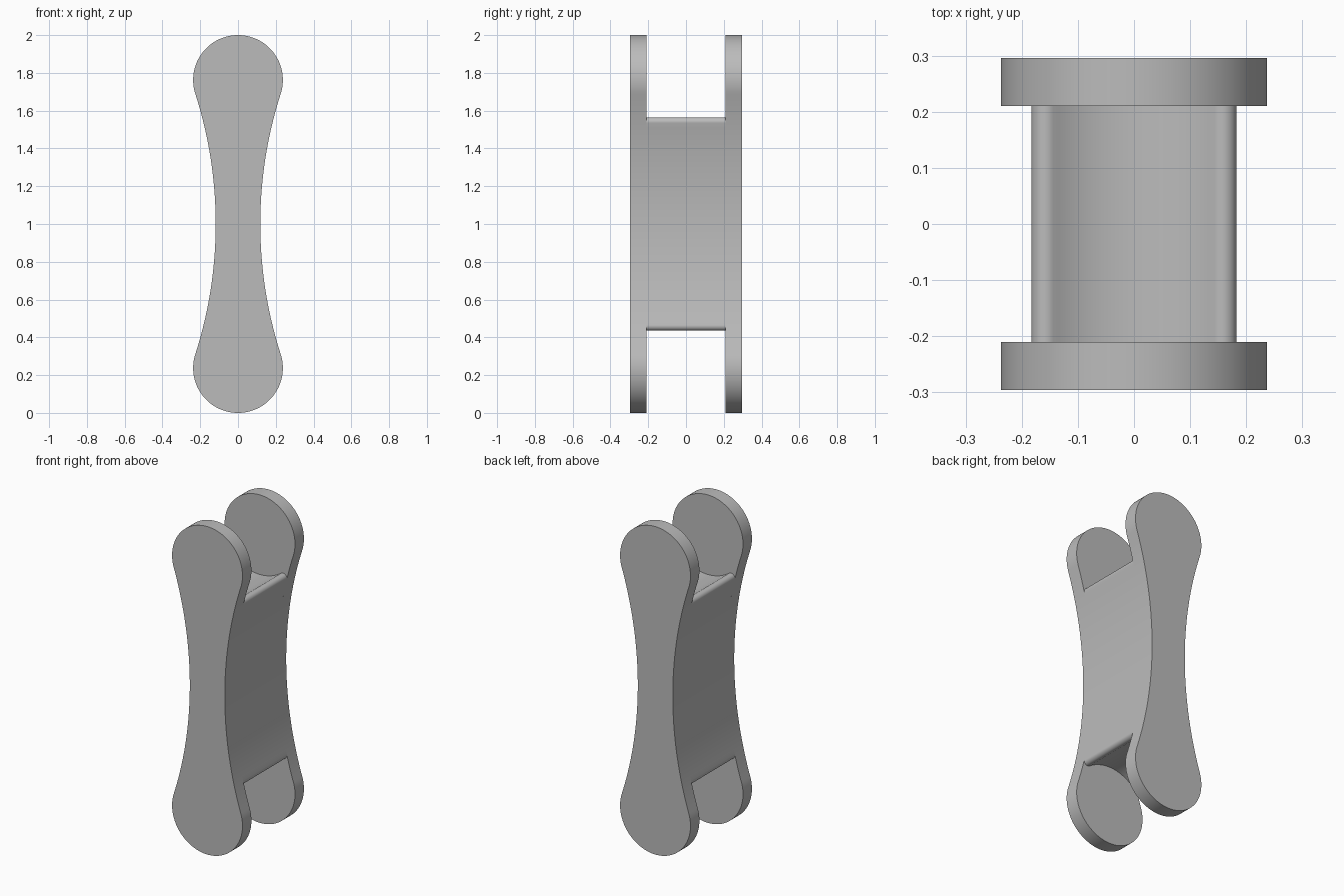
import bpy
import bmesh
from math import atan2, hypot, pi, sqrt, cos, sin, radians

old = bpy.data.objects.get("Cube")
if old:
    bpy.data.objects.remove(old, do_unlink=True)

# Main dimensions
MID = 1.0            # height of the waist
END_R = 0.2375       # radius of the rounded ends
END_Z = 2 - END_R    # centre of the upper end
WAIST = 0.118        # half width at the waist
OUTER, INNER = 0.296, 0.21   # plate faces along y
TIP_R, TIP_Z = 0.025, 1.54   # rounded lips of the web

# Waist arc, tangent to the end circles
rise = END_Z - MID
SIDE_R = (WAIST**2 + rise**2 - END_R**2) / (2 * (END_R - WAIST))
SIDE_X = WAIST + SIDE_R

steel = bpy.data.materials.new("light_grey")
steel.use_nodes = True
GREY = (0.5, 0.5, 0.5, 1)
steel.diffuse_color = GREY
steel.node_tree.nodes["Principled BSDF"].inputs["Base Color"].default_value = GREY


def arc(cx, cz, r, a0, a1, n):
    """Points on an arc, both ends included."""
    return [(cx + r * cos(a0 + (a1 - a0) * i / n),
             cz + r * sin(a0 + (a1 - a0) * i / n)) for i in range(n + 1)]


def mirrored_outline(quarter):
    """Close a quarter outline running from the waist side to the top centre."""
    half = quarter + [(-x, z) for x, z in reversed(quarter[:-1])]
    return half + [(x, 2 * MID - z) for x, z in reversed(half[1:-1])]


def extrude_outline(name, outline, y0, y1):
    bm = bmesh.new()
    face = bm.faces.new([bm.verts.new((x, y0, z)) for x, z in outline])
    result = bmesh.ops.extrude_face_region(bm, geom=[face], use_keep_orig=True)
    moved = [v for v in result["geom"] if isinstance(v, bmesh.types.BMVert)]
    bmesh.ops.translate(bm, verts=moved, vec=(0, y1 - y0, 0))
    bmesh.ops.recalc_face_normals(bm, faces=bm.faces)
    mesh = bpy.data.meshes.new(name)
    bm.to_mesh(mesh)
    bm.free()
    mesh.materials.append(steel)
    obj = bpy.data.objects.new(name, mesh)
    bpy.context.collection.objects.link(obj)
    return obj


# Plate outline: concave side, then round end
tangent = atan2(-rise, SIDE_X)
plate = mirrored_outline(
    arc(SIDE_X, MID, SIDE_R, pi, pi + tangent, 24)
    + arc(0, END_Z, END_R, tangent, pi / 2, 40)[1:])

# Web outline: same side, rounded lip, then concave seat around the end
tip_rise = TIP_Z - MID
tip_x = SIDE_X - sqrt((SIDE_R + TIP_R)**2 - tip_rise**2)
lip_start = atan2(-tip_rise, SIDE_X - tip_x)
lip_end = atan2(END_Z - TIP_Z, -tip_x)
seat_r = hypot(tip_x, END_Z - TIP_Z) - TIP_R
web = mirrored_outline(
    arc(SIDE_X, MID, SIDE_R, pi, pi + lip_start, 20)
    + arc(tip_x, TIP_Z, TIP_R, lip_start, lip_end, 14)[1:]
    + arc(0, END_Z, seat_r, lip_end - pi, -pi / 2, 12)[1:])

parts = [
    extrude_outline("front_plate", plate, -OUTER, -INNER),
    extrude_outline("back_plate", plate, INNER, OUTER),
    extrude_outline("centre_web", web, -INNER, INNER),
]

# Smooth curved sides, crisp face edges
bpy.ops.object.select_all(action="DESELECT")
for part in parts:
    part.select_set(True)
bpy.context.view_layer.objects.active = parts[0]
bpy.ops.object.shade_smooth_by_angle(angle=radians(30))
